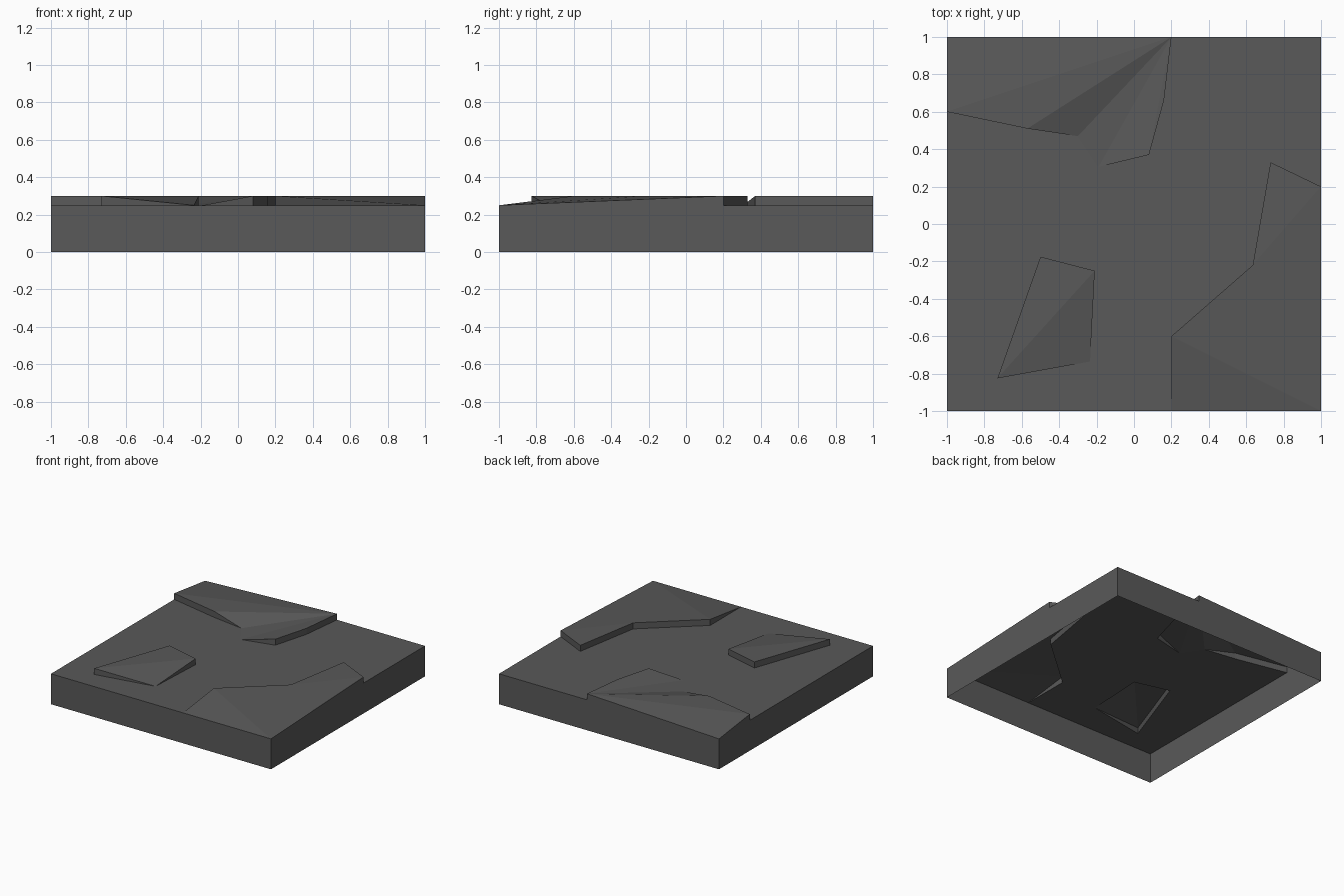
import bpy, bmesh

cube = bpy.data.objects.get("Cube")
if cube:
    bpy.data.objects.remove(cube)

LOW, HIGH = 0.25, 0.3

stone = bpy.data.materials.new("dark_grey_stone")
stone.use_nodes = True
color = (0.1, 0.1, 0.1, 1)
stone.diffuse_color = color
stone.node_tree.nodes["Principled BSDF"].inputs["Base Color"].default_value = color


def finish(bm, name):
    bmesh.ops.remove_doubles(bm, verts=bm.verts[:], dist=0.0005)
    mesh = bpy.data.meshes.new(name)
    bm.to_mesh(mesh)
    bm.free()
    mesh.materials.append(stone)
    obj = bpy.data.objects.new(name, mesh)
    bpy.context.collection.objects.link(obj)
    return obj


def walls(bm, bottom, top):
    """Join two loops of points; points at equal height give triangles or nothing."""
    count = len(bottom)
    for i in range(count):
        j = (i + 1) % count
        ring = []
        for p in (bottom[i], bottom[j], top[j], top[i]):
            if p not in ring:
                ring.append(p)
        if len(ring) > 2:
            bm.faces.new([bm.verts.new(p) for p in ring])


def raised_patch(name, outline, low, tris):
    """Raised plate whose listed corners slope down to the ground level."""
    bm = bmesh.new()
    bottom = [(x, y, LOW) for x, y in outline]
    top = [(x, y, LOW if i in low else HIGH) for i, (x, y) in enumerate(outline)]
    walls(bm, bottom, top)
    for tri in tris:
        bm.faces.new([bm.verts.new(top[i]) for i in tri])
    return finish(bm, name)


# Patch outlines, counter-clockwise
back_patch = [(0.2, 1), (-1, 1), (-1, 0.6), (-0.57, 0.51), (-0.3, 0.47),
              (-0.19, 0.305), (0.08, 0.37), (0.16, 0.66)]
side_patch = [(1, -1), (1, 0.2), (0.73, 0.33), (0.635, -0.22), (0.2, -0.6), (0.2, -1)]
middle_patch = [(-0.73, -0.825), (-0.235, -0.735), (-0.21, -0.25), (-0.5, -0.175)]

raised_patch("back_raised_stone", back_patch, {1, 4, 5},
             [(0, i, i + 1) for i in range(1, 7)])
raised_patch("side_raised_stone", side_patch, {0, 5},
             [(1, 2, 3), (0, 1, 3), (0, 3, 4), (0, 4, 5)])
raised_patch("middle_raised_stone", middle_patch, {1}, [(0, 1, 2), (0, 2, 3)])

# Ground surface, open beneath the raised patches
bm = bmesh.new()
border = [(-1, -1)] + side_patch[:0:-1] + [(1, 1), back_patch[0]] + back_patch[:1:-1]
edges = []
for loop in (border, middle_patch):
    ring = [bm.verts.new((x, y, LOW)) for x, y in loop]
    edges += [bm.edges.new((ring[i - 1], ring[i])) for i in range(len(ring))]
bmesh.ops.triangle_fill(bm, edges=edges, use_beauty=True, normal=(0, 0, 1))
bm.normal_update()
bmesh.ops.reverse_faces(bm, faces=[f for f in bm.faces if f.normal.z < 0])
finish(bm, "ground_surface")

# Outer sides, open at the bottom
bm = bmesh.new()
square = [(-1, -1), (1, -1), (1, 1), (-1, 1)]
walls(bm, [(x, y, 0) for x, y in square], [(x, y, LOW) for x, y in square])
finish(bm, "tile_sides")
